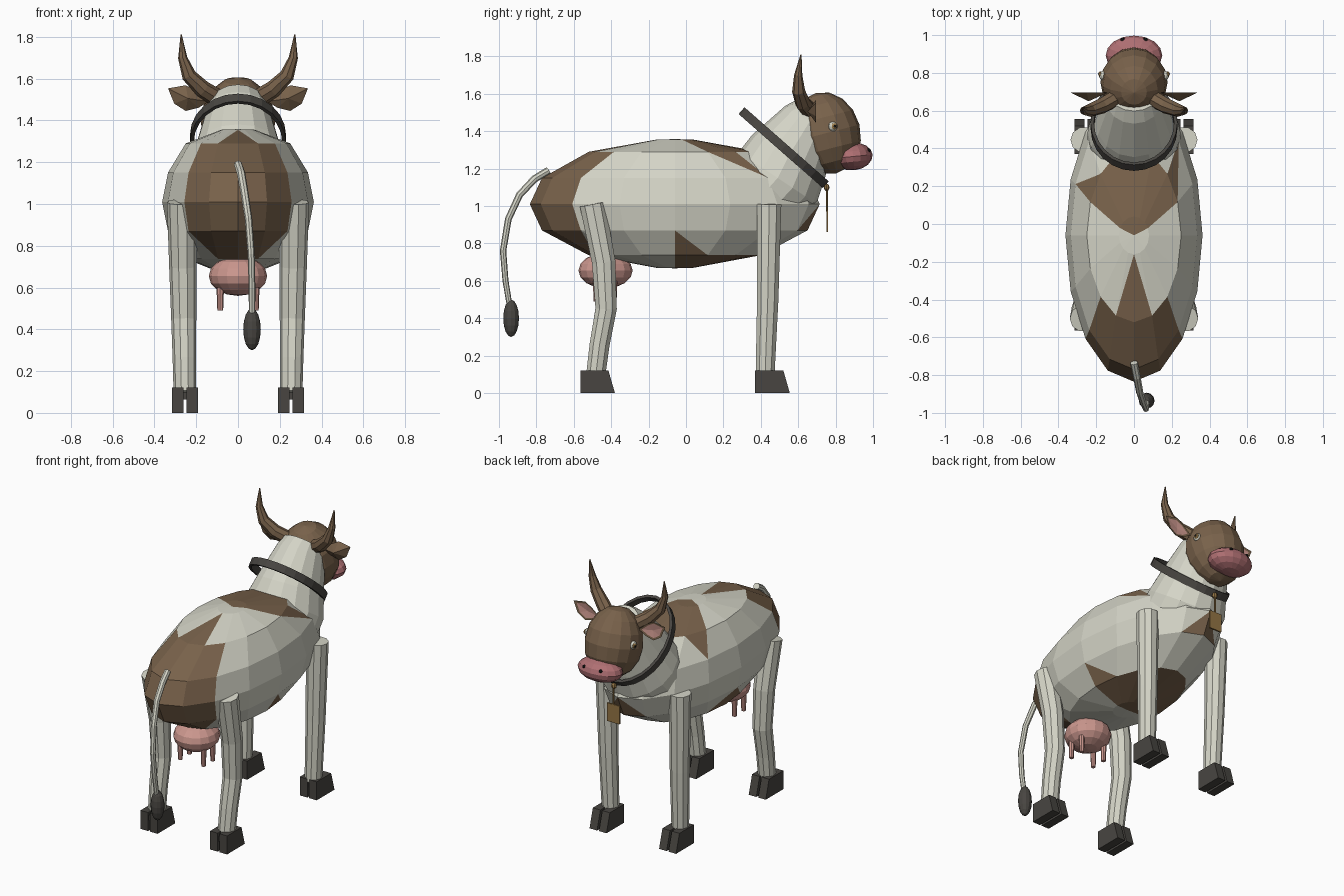
import bpy, bmesh
from math import sin, cos, pi
from mathutils import Vector, Matrix

cube = bpy.data.objects.get("Cube")
if cube:
    bpy.data.objects.remove(cube)


def material(name, rgb):
    m = bpy.data.materials.new(name)
    m.use_nodes = True
    m.diffuse_color = (*rgb, 1)
    bsdf = m.node_tree.nodes["Principled BSDF"]
    bsdf.inputs["Base Color"].default_value = (*rgb, 1)
    bsdf.inputs["Roughness"].default_value = 0.9
    return m


white = material("cream white", (0.66, 0.66, 0.57))
brown = material("hide brown", (0.19, 0.122, 0.07))
dark = material("charcoal", (0.065, 0.06, 0.053))
pink = material("udder pink", (0.6, 0.31, 0.27))
rose = material("muzzle rose", (0.43, 0.16, 0.17))
gold = material("brass", (0.3, 0.18, 0.06))
black = material("black", (0.01, 0.01, 0.01))


def finish(name, bm, *mats):
    bmesh.ops.recalc_face_normals(bm, faces=bm.faces)
    me = bpy.data.meshes.new(name)
    bm.to_mesh(me)
    bm.free()
    for m in mats:
        me.materials.append(m)
    ob = bpy.data.objects.new(name, me)
    bpy.context.collection.objects.link(ob)
    return ob


def tube(name, path, radii, mat, sides=8, ref=(1, 0, 0)):
    """Capped tube; a radius may be a (wide, deep) pair."""
    bm = bmesh.new()
    pts = [Vector(p) for p in path]
    rings = []
    for i, (p, r) in enumerate(zip(pts, radii)):
        d = (pts[min(i + 1, len(pts) - 1)] - pts[max(i - 1, 0)]).normalized()
        u = Vector(ref)
        u = (u - d * u.dot(d)).normalized()
        v = d.cross(u)
        a, b = r if isinstance(r, tuple) else (r, r)
        rings.append([bm.verts.new(p + u * a * cos(2 * pi * k / sides) + v * b * sin(2 * pi * k / sides))
                      for k in range(sides)])
    for lo, hi in zip(rings, rings[1:]):
        for k in range(sides):
            n = (k + 1) % sides
            bm.faces.new((lo[k], lo[n], hi[n], hi[k]))
    bm.faces.new(rings[0])
    bm.faces.new(rings[-1])
    return finish(name, bm, mat)


def ellipsoid(name, centre, size, mat, seg=16, rings=8, tilt=0):
    bm = bmesh.new()
    bmesh.ops.create_uvsphere(bm, u_segments=seg, v_segments=rings, radius=1)
    bm.transform(Matrix.Translation(centre) @ Matrix.Rotation(tilt, 4, 'X') @ Matrix.Diagonal((*size, 1)))
    return finish(name, bm, mat)


def block(name, parts, mat, slope=0):
    """Boxes given by (low corner, high corner); slope pulls the top front edge back."""
    bm = bmesh.new()
    for lo, hi in parts:
        lo, hi = Vector(lo), Vector(hi)
        for v in bmesh.ops.create_cube(bm, size=1)["verts"]:
            front_top = v.co.y > 0 and v.co.z > 0
            v.co = (lo + hi) / 2 + v.co * (hi - lo)
            if front_top:
                v.co.y -= slope
    return finish(name, bm, mat)


# Body: stacked elliptical rings with painted patches
N = 16
rings = [(0.08, 0.1, 1.355), (0.25, 0.46, 1.29), (0.335, 0.71, 1.15), (0.363, 0.775, 1.01),
         (0.335, 0.71, 0.87), (0.25, 0.46, 0.737), (0.08, 0.1, 0.67)]
FULL = -1
front = (13, 14, 15, 0, 1, 2)
patch = {(b, s): FULL for b in (1, 2, 3) for s in (6, 7, 8, 9)}          # rump
patch.update({(0, s): FULL for s in front})                             # shoulders
patch.update({(5, s): FULL for s in (12, 3) + front})                   # belly
# half-painted faces: the value is the corner left white
patch.update({(0, 7): 0, (0, 8): 1, (1, 2): 2, (1, 13): 2, (4, 7): FULL, (4, 8): FULL, (4, 6): 3,
              (4, 9): 2, (4, 3): 0, (4, 12): 1, (4, 11): 0, (3, 0): 1, (3, 15): 0})
bm = bmesh.new()
grid = [[bm.verts.new((rx * sin(2 * pi * j / N), ry * cos(2 * pi * j / N) - 0.06, z)) for j in range(N)]
        for rx, ry, z in rings]
for b in range(len(rings) - 1):
    for s in range(N):
        n = (s + 1) % N
        q = [grid[b][s], grid[b][n], grid[b + 1][n], grid[b + 1][s]]
        skip = patch.get((b, s))
        if skip is None or skip == FULL:
            bm.faces.new(q).material_index = 0 if skip is None else 1
        else:
            bm.faces.new([v for i, v in enumerate(q) if i != skip]).material_index = 1
            bm.faces.new([q[skip - 1], q[skip], q[(skip + 1) % 4]])
for ring, z, painted in ((grid[0], 1.358, front), (grid[-1], 0.667, front + (3, 12))):
    pole = bm.verts.new((0, -0.06, z))
    for s in range(N):
        bm.faces.new((ring[s], ring[(s + 1) % N], pole)).material_index = int(s in painted)
finish("body", bm, white, brown)

# Neck, head and muzzle
tube("neck", [(0, 0.41, 1.06), (0, 0.49, 1.15), (0, 0.55, 1.27), (0, 0.66, 1.45), (0, 0.69, 1.48)],
     [(0.25, 0.24), (0.245, 0.25), (0.205, 0.225), (0.15, 0.155), (0.13, 0.13)], white, 16)
ellipsoid("head", (0, 0.75, 1.39), (0.178, 0.183, 0.222), brown, 16, 8, 0.25)
ellipsoid("muzzle", (0, 0.893, 1.265), (0.15, 0.105, 0.074), rose, 16, 8, 0.1)

# Collar: elliptical band square to the neck
bm = bmesh.new()
axis, across, mid = Vector((0, 0.66, 0.75)), Vector((0, 0.75, -0.66)), Vector((0, 0.522, 1.312))
C = 24
loops = []
for k in range(C):
    a = 2 * pi * k / C
    loops.append([bm.verts.new(mid + Vector((1, 0, 0)) * cos(a) * (0.23 - t) + across * sin(a) * (0.3 - t) + axis * h)
                  for t, h in ((0, -0.024), (0, 0.024), (0.018, 0.024), (0.018, -0.024))])
for k in range(C):
    a, b = loops[k], loops[(k + 1) % C]
    for i in range(4):
        j = (i + 1) % 4
        bm.faces.new((a[i], a[j], b[j], b[i]))
finish("collar", bm, dark)

# Tag hanging from the collar
ellipsoid("tag_ring", (0, 0.752, 1.1), (0.018, 0.015, 0.02), gold, 8, 6)
tube("tag_link", [(0, 0.755, 1.09), (0, 0.755, 0.97)], [0.006, 0.006], gold, 6)
block("tag", [((-0.045, 0.75, 0.86), (0.045, 0.76, 0.98))], gold)

# Paired parts
for side, sx in (("left", 1), ("right", -1)):
    tube(side + "_horn", [(sx * 0.09, 0.67, 1.5), (sx * 0.17, 0.625, 1.55), (sx * 0.235, 0.602, 1.615),
                          (sx * 0.265, 0.6, 1.7), (sx * 0.272, 0.615, 1.81)],
         [0.045, 0.042, 0.035, 0.022, 0.003], brown, 8, (0, 1, 0))

    # Ear: folded leaf, painted inside on its forward face
    outline = [(0.14, 1.49), (0.2, 1.54), (0.25, 1.568), (0.335, 1.553), (0.305, 1.48), (0.25, 1.445), (0.19, 1.46)]
    bm = bmesh.new()
    rim = [bm.verts.new((sx * x, 0.695, z)) for x, z in outline]
    back = bm.verts.new((sx * 0.24, 0.65, 1.505))
    hollow = bm.verts.new((sx * 0.24, 0.685, 1.505))
    inner = [bm.verts.new(v.co.lerp(hollow.co, 0.22)) for v in rim]
    for i in range(len(rim)):
        j = (i + 1) % len(rim)
        bm.faces.new((rim[i], rim[j], back))
        bm.faces.new((rim[i], rim[j], inner[j], inner[i]))
        bm.faces.new((inner[i], inner[j], hollow)).material_index = 1
    finish(side + "_ear", bm, brown, pink)

    ellipsoid(side + "_eye", (sx * 0.163, 0.785, 1.425), (0.022, 0.026, 0.026), white, 10, 6)
    ellipsoid(side + "_iris", (sx * 0.177, 0.792, 1.426), (0.011, 0.017, 0.017), gold, 8, 6)
    ellipsoid(side + "_pupil", (sx * 0.184, 0.795, 1.426), (0.006, 0.008, 0.008), black, 8, 4)
    ellipsoid(side + "_nostril", (sx * 0.06, 0.976, 1.298), (0.012, 0.012, 0.01), black, 8, 4)

    # Legs and cloven hooves
    legs = {"front": ([(0.445, 1.01), (0.437, 0.5), (0.423, 0.1)], [0.068, 0.06, 0.053], 0.37),
            "back": ([(-0.5, 1.01), (-0.44, 0.7), (-0.427, 0.45), (-0.462, 0.26), (-0.482, 0.1)],
                     [0.072, 0.066, 0.06, 0.056, 0.054], -0.565)}
    for end, (path, radii, heel) in legs.items():
        tube(f"{end}_{side}_leg", [(sx * (0.253 + 0.015 * z), y, z) for y, z in path], radii, white, 10)
        toes = [((sx * a, heel, 0), (sx * b, heel + 0.185, 0.122)) for a, b in ((0.192, 0.247), (0.261, 0.316))]
        web = ((sx * 0.24, heel + 0.01, 0.065), (sx * 0.27, heel + 0.14, 0.1))
        block(f"{end}_{side}_hoof", toes + [web], dark, 0.035)

    for end, y in (("front", -0.385), ("back", -0.48)):
        tube(f"{end}_{side}_teat", [(sx * 0.085, y, 0.6), (sx * 0.085, y, 0.49)], [0.018, 0.014], pink, 8)

# Udder and tail
ellipsoid("udder", (0, -0.43, 0.655), (0.14, 0.145, 0.095), pink)
tube("tail", [(0, -0.735, 1.19), (0.015, -0.81, 1.145), (0.03, -0.89, 1.06), (0.05, -0.95, 0.93),
              (0.063, -0.978, 0.76), (0.067, -0.965, 0.6), (0.067, -0.94, 0.45)],
     [0.02, 0.02, 0.019, 0.018, 0.017, 0.016, 0.015], white, 8)
ellipsoid("tail_tuft", (0.067, -0.935, 0.4), (0.042, 0.042, 0.1), dark, 12, 8)
